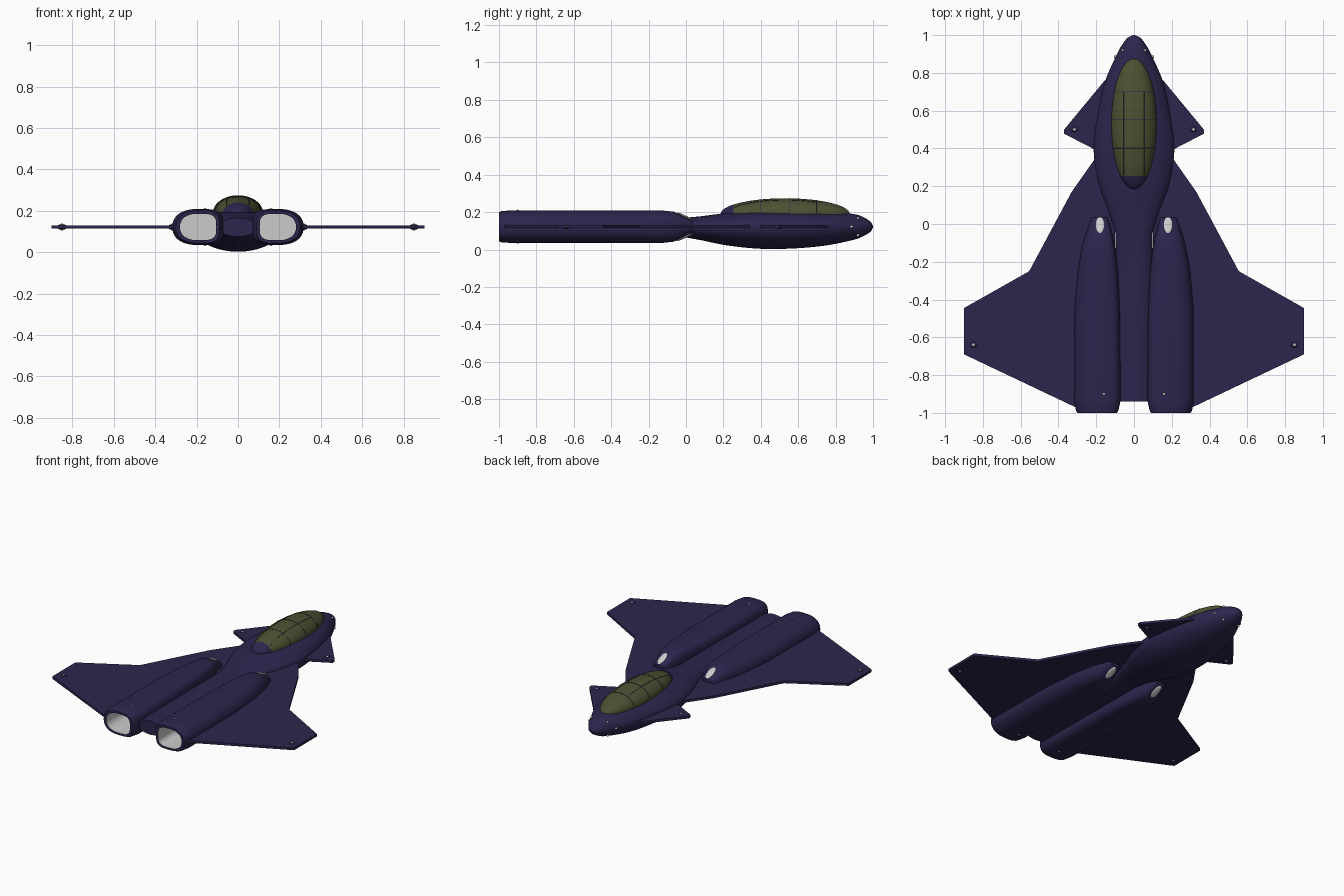
import bpy, bmesh, math
from mathutils import Vector

if "Cube" in bpy.data.objects:
    bpy.data.objects.remove(bpy.data.objects["Cube"])


def material(name, rgb):
    m = bpy.data.materials.new(name)
    m.diffuse_color = (*rgb, 1)
    m.use_nodes = True
    m.node_tree.nodes["Principled BSDF"].inputs["Base Color"].default_value = m.diffuse_color
    return m


HULL = material("hull_violet", (0.025, 0.019, 0.075))
GLASS = material("canopy_olive", (0.075, 0.08, 0.032))
WHITE = material("white", (0.8, 0.8, 0.8))
ZC = 0.122


def finish(bm, name, mat, flip=False, angle=40):
    bmesh.ops.recalc_face_normals(bm, faces=bm.faces)
    if flip:
        bmesh.ops.reverse_faces(bm, faces=bm.faces)
    me = bpy.data.meshes.new(name)
    bm.to_mesh(me)
    bm.free()
    me.materials.append(mat)
    ob = bpy.data.objects.new(name, me)
    bpy.context.collection.objects.link(ob)
    bpy.ops.object.select_all(action='DESELECT')
    ob.select_set(True)
    bpy.context.view_layer.objects.active = ob
    bpy.ops.object.shade_smooth_by_angle(angle=math.radians(angle))
    return ob


def loft(name, rings, mat, cap0=True, cap1=True, flip=False, angle=40):
    bm = bmesh.new()
    vr = [[bm.verts.new(p) for p in r] for r in rings]
    n = len(vr[0])
    for a, b in zip(vr, vr[1:]):
        for i in range(n):
            bm.faces.new((a[i], a[(i + 1) % n], b[(i + 1) % n], b[i]))
    if cap0:
        bm.faces.new(vr[0])
    if cap1:
        bm.faces.new(vr[-1])
    return finish(bm, name, mat, flip, angle)


def spow(v, e):
    return math.copysign(abs(v) ** e, v)


def section(y, cx, rin, rout, cz, up, down, s=1, e_in=1.0, e_out=1.0, n=40):
    """Rounded ring whose inner/outer halves may differ in width and squareness."""
    pts = []
    for i in range(n):
        a = 2 * math.pi * i / n
        c, q = math.cos(a), math.sin(a)
        e = e_out if c > 0 else e_in
        x = cx + (rout if c > 0 else rin) * spow(c, e)
        pts.append((s * x, y, cz + (up if q > 0 else down) * spow(q, e)))
    return pts


def smooth_rows(rows, k=5):
    """Catmull-Rom interpolation of the profile rows."""
    out = []
    for i in range(len(rows) - 1):
        p = [rows[max(i - 1, 0)], rows[i], rows[i + 1], rows[min(i + 2, len(rows) - 1)]]
        for j in range(k):
            t = j / k
            out.append([0.5 * (2 * b + (c - a) * t + (2 * a - 5 * b + 4 * c - d) * t * t
                               + (3 * b - a - 3 * c + d) * t ** 3) for a, b, c, d in zip(*p)])
    return out + [list(rows[-1])]


# Fuselage: y, half width, top z, bottom z
body = [(1.0, .004, .126, .118), (.985, .035, .15, .094), (.95, .062, .172, .073),
        (.9, .09, .189, .053), (.75, .155, .205, .022), (.58, .193, .209, .006),
        (.4, .214, .207, .004), (.22, .19, .195, .022), (.08, .14, .178, .05),
        (-.05, .098, .166, .073)]
rows = smooth_rows(body) + [[-.94, .094, .166, .075]]
loft("fuselage", [section(y, 0, w, w, ZC, t - ZC, ZC - b) for y, w, t, b in rows], HULL)

# Canopy glass and the fairing behind it share one ellipsoid
CY, CZ, RX, RY, RZ = .53, .19, .12, .345, .084


def canopy_ring(y):
    k = math.sqrt(max(1 - ((y - CY) / RY) ** 2, 1e-4))
    return section(y, 0, RX * k, RX * k, CZ, RZ * k, RZ * k)


a0 = math.acos((.255 - CY) / RY)
loft("canopy", [canopy_ring(CY + RY * math.cos(a0 * i / 24)) for i in range(25)], GLASS)
loft("canopy_fairing", [canopy_ring(.255 - .07 * math.sin(i / 8 * math.pi / 2)) for i in range(9)], HULL)


# Canopy frame lines
def strip(name, pts):
    cu = bpy.data.curves.new(name, 'CURVE')
    cu.dimensions = '3D'
    cu.bevel_depth = .0016
    cu.bevel_resolution = 1
    sp = cu.splines.new('POLY')
    sp.points.add(len(pts) - 1)
    for p, q in zip(sp.points, pts):
        p.co = (*q, 1)
    cu.materials.append(HULL)
    bpy.context.collection.objects.link(bpy.data.objects.new(name, cu))


def on_canopy(x, y):
    return (x, y, CZ + RZ * math.sqrt(max(0, 1 - (x / RX) ** 2 - ((y - CY) / RY) ** 2)))


for y in (.4, .555, .7):
    w = RX * math.sqrt(1 - ((y - CY) / RY) ** 2)
    strip("canopy_cross_frame", [on_canopy(w * math.sin(math.radians(d)), y) for d in range(-90, 91, 10)])
for s in (1, -1):
    strip("canopy_long_frame", [on_canopy(s * .055, .26 + .44 * i / 20) for i in range(21)])


def plate(name, pts, s, thick):
    bm = bmesh.new()
    lo = [bm.verts.new((s * x, y, ZC - thick / 2)) for x, y in pts]
    hi = [bm.verts.new((s * x, y, ZC + thick / 2)) for x, y in pts]
    bm.faces.new(lo)
    bm.faces.new(hi)
    for i in range(len(pts)):
        j = (i + 1) % len(pts)
        bm.faces.new((lo[i], lo[j], hi[j], hi[i]))
    return finish(bm, name, HULL, angle=20)


def blob(name, loc, size, mat):
    bm = bmesh.new()
    bmesh.ops.create_uvsphere(bm, u_segments=16, v_segments=10, radius=1)
    for v in bm.verts:
        v.co = Vector(a * b for a, b in zip(v.co, size)) + Vector(loc)
    return finish(bm, name, mat, angle=60)


WING = [(.1, .36), (.2, .355), (.33, .17), (.555, -.25), (.9, -.445), (.9, -.69),
        (.31, -.97), (.29, -.97), (.29, -.52), (.1, -.48)]
CANARD = [(.1, .80), (.155, .76), (.37, .50), (.37, .478), (.2, .39), (.1, .39)]
# Nacelle: y, centre x, inner radius, outer radius, half height
NACELLE = [(.035, .18, .035, .04, .028), (.02, .18, .045, .05, .04), (-.065, .182, .07, .078, .08),
           (-.12, .185, .085, .09, .086), (-.25, .19, .105, .108, .087), (-.45, .19, .115, .125, .087),
           (-.93, .19, .12, .127, .087), (-.985, .19, .108, .118, .084), (-1, .19, .1, .11, .078),
           (-1, .19, .085, .09, .064)]

for s, side in ((1, "right"), (-1, "left")):
    plate(side + "_wing", WING, s, .016)
    plate(side + "_canard", CANARD, s, .016)
    # Engine nacelle with its open white nozzle
    loft(side + "_nacelle", [section(y, c, i, o, ZC, h, h, s, .55, .85) for y, c, i, o, h in NACELLE],
         HULL, cap1=False, angle=35)
    loft(side + "_nozzle_lining", [section(y, .19, .085, .09, ZC, .064, .064, s, .55, .85)
                                   for y in (-1, -.55)], WHITE, cap0=False, flip=True)
    # Slanted inlet mouths above and below
    for k in (1, -1):
        inlet = blob(side + "_inlet", (0, 0, 0), (.023, .048, .006), WHITE)
        inlet.location = (s * .18, -.005, ZC + k * .055)
        inlet.rotation_euler = (-k * math.radians(25), 0, 0)
    # Small marker lights
    for k in (1, -1):
        blob(side + "_nose_light", (s * .06, .92, ZC + k * .046), (.007, .008, .007), WHITE)
        blob(side + "_inner_nozzle_light", (s * .16, -.9, ZC + k * .087), (.007, .007, .004), WHITE)
        blob(side + "_outer_nozzle_light", (s * .287, -.9, ZC + k * .052), (.007, .007, .006), WHITE)
    blob(side + "_cheek_light", (s * .1, .885, ZC), (.007, .008, .007), WHITE)
    for x, y, nm in ((.85, -.64, "_wing"), (.315, .5, "_canard")):
        blob(side + nm + "_light_pod", (s * x, y, ZC), (.024, .018, .014), HULL)
        for k in (1, -1):
            blob(side + nm + "_light", (s * x, y, ZC + k * .012), (.008, .008, .005), WHITE)
